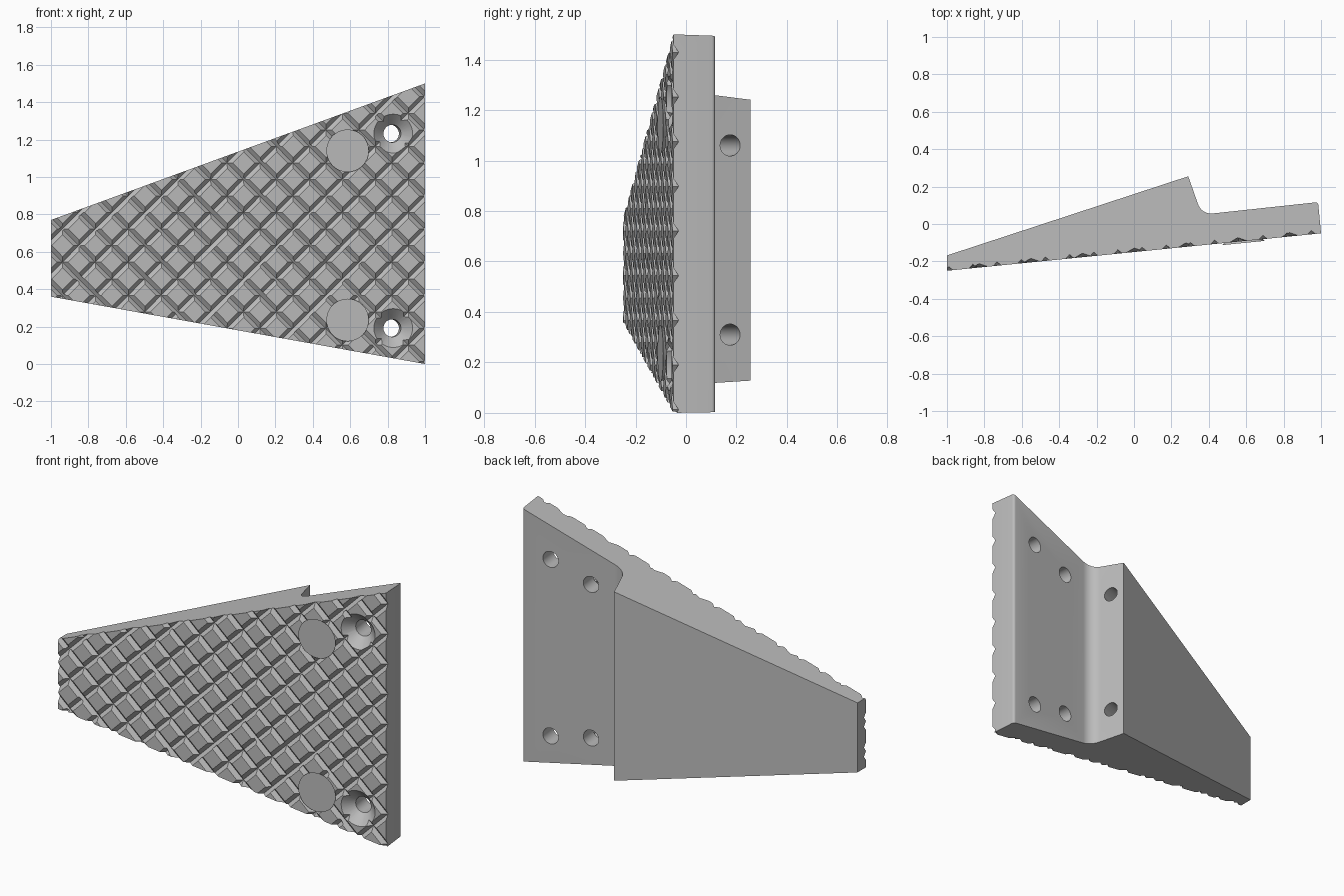
import bpy, bmesh, math
from mathutils import Vector

if "Cube" in bpy.data.objects:
    bpy.data.objects.remove(bpy.data.objects["Cube"])

grey = bpy.data.materials.new("plain grey")
grey.use_nodes = True
colour = (0.5, 0.5, 0.5, 1)
grey.diffuse_color = colour
grey.node_tree.nodes["Principled BSDF"].inputs["Base Color"].default_value = colour

# Frame of the sloping front face: u along it, n outward, corner at the wide end
U = Vector((2, 0.2, 0)).normalized()
Z = Vector((0, 0, 1))
N = Vector((U.y, -U.x, 0))
CORNER = Vector((1, -0.05, 0))


def make_object(name, bm):
    bmesh.ops.recalc_face_normals(bm, faces=bm.faces)
    mesh = bpy.data.meshes.new(name)
    bm.to_mesh(mesh)
    bm.free()
    mesh.materials.append(grey)
    obj = bpy.data.objects.new(name, mesh)
    bpy.context.collection.objects.link(obj)
    return obj


def loft(bm, rings):
    """Join rings of points into a closed solid."""
    rings = [[bm.verts.new(p) for p in ring] for ring in rings]
    for a, b in zip(rings, rings[1:]):
        for i in range(len(a)):
            j = (i + 1) % len(a)
            bm.faces.new((a[i], a[j], b[j], b[i]))
    bm.faces.new(rings[0])
    bm.faces.new(rings[-1])


def rounded(prev, corner, nxt, radius, steps):
    """Arc that replaces a profile corner."""
    c = Vector(corner)
    a, b = (Vector(prev) - c).normalized(), (Vector(nxt) - c).normalized()
    half = math.acos(a.dot(b)) / 2
    centre = c + (a + b).normalized() * radius / math.sin(half)
    start = c + a * radius / math.tan(half) - centre
    end = c + b * radius / math.tan(half) - centre
    sweep = math.atan2(start.x * end.y - start.y * end.x, start.dot(end))
    first = math.atan2(start.y, start.x)
    angles = [first + sweep * i / steps for i in range(steps + 1)]
    return [(centre.x + radius * math.cos(t), centre.y + radius * math.sin(t)) for t in angles]


# Wedge body: plan profile between a sloping top and a sloping bottom
front_end, rim, step_root, crest = (1, -0.05), (0.984, 0.117), (0.362, 0.05), (0.29, 0.255)
plan = [(-1, -0.25), front_end]
plan += rounded(front_end, rim, step_root, 0.015, 5)
plan += rounded(rim, step_root, crest, 0.075, 10)
plan += [crest, (-1, -0.168)]
bm = bmesh.new()
loft(bm, [[(x, y, 0.36 - 0.18 * (x + 1)) for x, y in plan],
          [(x, y, 0.77 + 0.365 * (x + 1)) for x, y in plan]])
body = make_object("wedge_bracket", bm)


# Diagonal V grooves, one cutter per direction
def groove_cutter(name, slope, first, last):
    bm = bmesh.new()
    along = (U * slope + Z).normalized()
    across = along.cross(N)
    w, d = 0.021, 0.021
    for k in range(first, last):
        mid = CORNER + Z * (0.013 + 0.177 * k)
        section = [mid - N * d, mid + N * d + across * 2 * w, mid + N * d - across * 2 * w]
        loft(bm, [[p + along * t for p in section] for t in (-4, 4)])
    return make_object(name, bm)


# Round holes made from (radius, depth) steps along an axis
def hole_cutter(name, starts, axis, steps):
    bm = bmesh.new()
    side = axis.cross(Z)
    for s in starts:
        loft(bm, [[Vector(s) + axis * depth + (side * math.cos(a) + Z * math.sin(a)) * r
                   for a in [math.tau * i / 32 for i in range(32)]] for r, depth in steps])
    return make_object(name, bm)


screws = [(x, -0.15 + 0.1 * x, z) for x, z in
          ((0.585, 1.14), (0.83, 1.232), (0.585, 0.235), (0.83, 0.192))]
step_axis = Vector((-0.944, -0.331, 0)).normalized()
cutters = [
    groove_cutter("rising_grooves", 1, 0, 18),
    groove_cutter("falling_grooves", -1, -12, 10),
    hole_cutter("countersunk_holes", screws, -N, [(0.114, -0.01), (0.047, 0.057), (0.047, 0.3)]),
    hole_cutter("step_holes", [(0.318, 0.175, z) for z in (1.06, 0.31)], step_axis,
                [(0.042, -0.05), (0.042, 0.3)]),
]
for cutter in cutters:
    cutter.hide_render = True
    mod = body.modifiers.new(cutter.name, "BOOLEAN")
    mod.operation = "DIFFERENCE"
    mod.solver = "EXACT"
    mod.object = cutter

# Bake the cuts, then drop the helpers
bpy.context.view_layer.update()
baked = bpy.data.meshes.new_from_object(
    body.evaluated_get(bpy.context.evaluated_depsgraph_get()))
body.modifiers.clear()
body.data = baked
for cutter in cutters:
    bpy.data.objects.remove(cutter)

# Smooth the round surfaces, keep the edges crisp
baked.shade_smooth()
baked.set_sharp_from_angle(angle=math.radians(30))
